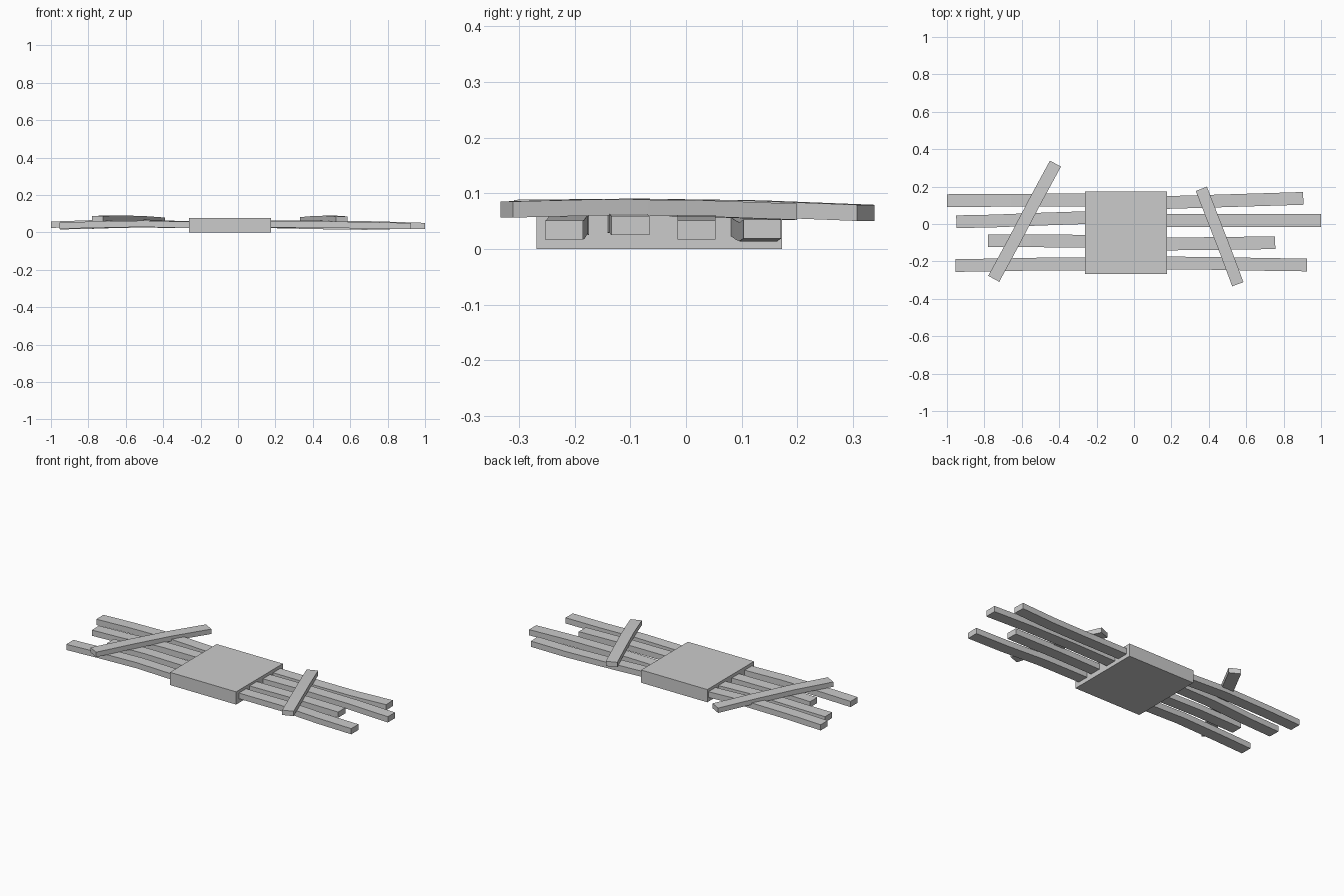
import bpy, bmesh
from mathutils import Vector

if "Cube" in bpy.data.objects:
    bpy.data.objects.remove(bpy.data.objects["Cube"])


def finish(name, bm):
    bmesh.ops.recalc_face_normals(bm, faces=bm.faces)
    me = bpy.data.meshes.new(name)
    bm.to_mesh(me)
    bm.free()
    ob = bpy.data.objects.new(name, me)
    bpy.context.collection.objects.link(ob)
    bpy.ops.object.select_all(action='DESELECT')
    ob.select_set(True)
    bpy.context.view_layer.objects.active = ob
    bpy.ops.object.shade_smooth_by_angle()
    return ob


def plank(name, path, width, thick):
    """Rectangular board swept through a few centre points."""
    pts = [Vector(p) for p in path]
    bm = bmesh.new()
    rings = []
    for i, p in enumerate(pts):
        d = pts[min(i + 1, len(pts) - 1)] - pts[max(i - 1, 0)]
        side = Vector((-d.y, d.x, 0)).normalized() * width / 2
        up = Vector((0, 0, thick / 2))
        rings.append([bm.verts.new(p + side * a + up * b)
                      for a, b in ((-1, -1), (1, -1), (1, 1), (-1, 1))])
    for r, s in zip(rings, rings[1:]):
        for k in range(4):
            j = (k + 1) % 4
            bm.faces.new((r[k], r[j], s[j], s[k]))
    bm.faces.new(rings[0])
    bm.faces.new(rings[-1])
    return finish(name, bm)


# central block
bm = bmesh.new()
bmesh.ops.create_cube(bm, size=1)
for v in bm.verts:
    v.co = Vector((v.co.x * 0.437 - 0.043, v.co.y * 0.441 - 0.048, v.co.z * 0.076 + 0.038))
finish("centre_block", bm)

# four long boards passing through the block
boards = [
    [(-1.0, .125, .041), (-.8, .126, .048), (-.5, .128, .052), (-.26, .128, .042),
     (.175, .115, .04), (.45, .123, .034), (.68, .13, .031), (.905, .137, .036)],
    [(-.95, .012, .033), (-.75, .016, .037), (-.5, .026, .047), (-.26, .034, .043),
     (.175, .019, .04), (.45, .019, .044), (.75, .019, .042), (1.0, .019, .034)],
    [(-.78, -.09, .038), (-.52, -.09, .043), (-.26, -.092, .04),
     (.175, -.107, .046), (.45, -.104, .047), (.755, -.1, .042)],
    [(-.955, -.222, .036), (-.75, -.219, .042), (-.5, -.214, .046), (-.26, -.214, .04),
     (.175, -.208, .042), (.45, -.211, .044), (.7, -.216, .036), (.925, -.219, .034)],
]
for i, path in enumerate(boards):
    plank(f"long_board_{i + 1}", path, 0.068, 0.034)

# two slanted boards lying across the top
plank("left_cross_board", [(-.75, -.293, .074), (-.64, -.09, .076),
                           (-.53, .12, .073), (-.42, .323, .065)], 0.067, 0.029)
plank("right_cross_board", [(.555, -.322, .071), (.495, -.16, .075),
                            (.425, .02, .073), (.36, .188, .067)], 0.064, 0.029)
